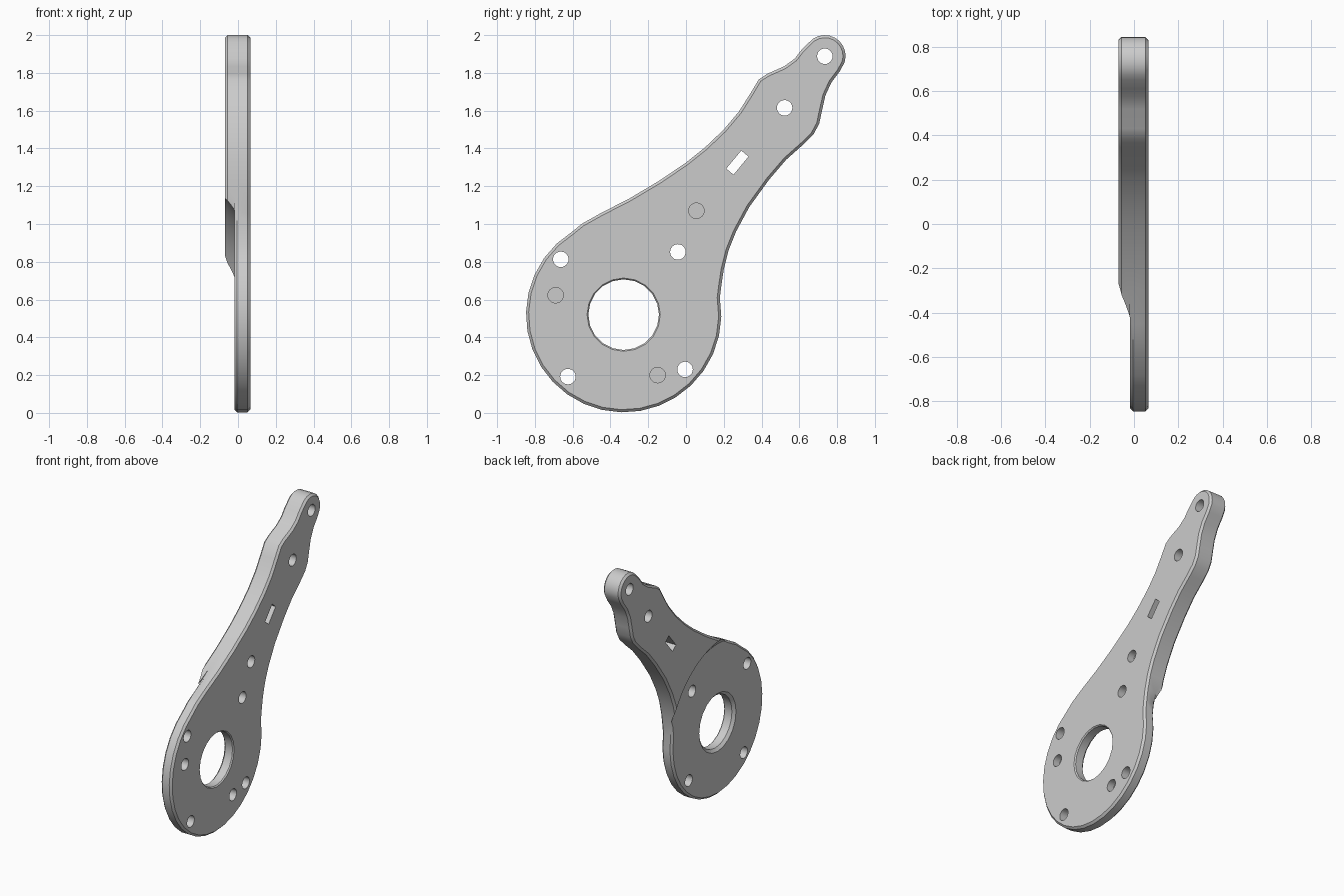
import bpy, bmesh, math
from mathutils import Vector

cube = bpy.data.objects.get("Cube")
if cube:
    bpy.data.objects.remove(cube, do_unlink=True)

grey = bpy.data.materials.new("plain grey")
grey.use_nodes = True
COLOR = (0.6, 0.6, 0.6, 1)
grey.diffuse_color = COLOR
grey.node_tree.nodes["Principled BSDF"].inputs["Base Color"].default_value = COLOR

BACK, STEP, FACE = -0.07, -0.018, 0.065   # thickness levels along x
HUB = Vector((-0.33, 0.52))
CH = 0.014                                # rim chamfer


def circle(center, r, n, start=0, end=360, closed=True):
    steps = n if closed else n - 1
    angles = [math.radians(start + (end - start) * i / steps) for i in range(n)]
    return [Vector((center[0] + r * math.cos(a), center[1] + r * math.sin(a))) for a in angles]


def loft(name, rings):
    """Closed solid through matching (x, outline) rings."""
    bm = bmesh.new()
    loops = [[bm.verts.new((x, p[0], p[1])) for p in ring] for x, ring in rings]
    n = len(loops[0])
    for a, b in zip(loops, loops[1:]):
        for i in range(n):
            j = (i + 1) % n
            bm.faces.new((a[i], a[j], b[j], b[i]))
    bm.faces.new(loops[0][::-1])
    bm.faces.new(loops[-1])
    bmesh.ops.recalc_face_normals(bm, faces=bm.faces[:])
    mesh = bpy.data.meshes.new(name)
    bm.to_mesh(mesh)
    bm.free()
    mesh.materials.append(grey)
    obj = bpy.data.objects.new(name, mesh)
    bpy.context.collection.objects.link(obj)
    return obj


def combine(obj, other, operation):
    mod = obj.modifiers.new(operation.lower(), 'BOOLEAN')
    mod.operation, mod.solver, mod.object = operation, 'EXACT', other
    bpy.context.view_layer.objects.active = obj
    bpy.ops.object.modifier_apply(modifier=mod.name)
    bpy.data.objects.remove(other, do_unlink=True)


def inset(points, amount):
    out = []
    for i, p in enumerate(points):
        d = (points[(i + 1) % len(points)] - points[i - 1]).normalized()
        out.append(p + Vector((-d.y, d.x)) * amount)
    return out


# Outline in (y, z), counter-clockwise: hub arc, lower arm edge, tip arc, upper arm edge
lower_edge = [(0.188, 0.68), (0.2, 0.76), (0.225, 0.86), (0.265, 0.96), (0.335, 1.09),
              (0.44, 1.235), (0.53, 1.34), (0.62, 1.42), (0.675, 1.475), (0.705, 1.53),
              (0.72, 1.6), (0.738, 1.68), (0.77, 1.75), (0.815, 1.81)]
upper_edge = [(0.61, 1.92), (0.575, 1.875), (0.52, 1.835), (0.43, 1.795), (0.385, 1.765),
              (0.34, 1.69), (0.28, 1.595), (0.2, 1.5), (0.1, 1.405), (0, 1.325),
              (-0.14, 1.23), (-0.3, 1.135), (-0.45, 1.058), (-0.55, 1.002)]
outline = (circle(HUB, 0.517, 23, 122, 370, False) + [Vector(p) for p in lower_edge]
           + circle((0.735, 1.89), 0.11, 11, -18, 140, False) + [Vector(p) for p in upper_edge])
small = inset(outline, CH)

# Thin plate, its back rim chamfered only around the hub
hub_rim = [s if (p - HUB).length < 0.57 else p for p, s in zip(outline, small)]
body = loft("lever_plate", [(STEP, hub_rim), (STEP + CH, outline),
                            (FACE - CH, outline), (FACE, small)])

# Raised arm, cleared around the hub by a sloping round step
arm = loft("raised_arm", [(BACK, small), (BACK + CH, outline), (STEP, outline)])
combine(arm, loft("step_cutter", [(BACK - 0.02, circle(HUB, 0.644, 96)),
                                  (STEP + 0.01, circle(HUB, 0.548, 96))]), 'DIFFERENCE')
combine(body, arm, 'UNION')

# Centre bore with chamfered mouths
bore = [(-0.1, 0.207), (STEP, 0.207), (STEP + 0.018, 0.187), (FACE - 0.008, 0.187),
        (FACE, 0.194), (0.1, 0.194)]
combine(body, loft("bore_cutter", [(x, circle(HUB, r, 20)) for x, r in bore]), 'DIFFERENCE')

# Through holes, then blind holes sunk from the flat face
through = [(-0.663, 0.813), (-0.625, 0.192), (-0.005, 0.23), (-0.043, 0.852),
           (0.522, 1.615), (0.735, 1.888)]
blind = [(-0.69, 0.623), (0.055, 1.07), (-0.15, 0.2)]
for holes, floor in ((through, -0.1), (blind, 0.015)):
    for c in holes:
        ring = circle(c, 0.041, 24)
        combine(body, loft("hole_cutter", [(floor, ring), (0.1, ring)]), 'DIFFERENCE')

# Rectangular slot along the arm
along = Vector((0.64, 0.77)) * 0.062
across = Vector((-0.77, 0.64)) * 0.025
mid = Vector((0.272, 1.325))
slot = [mid + along + across, mid - along + across, mid - along - across, mid + along - across]
combine(body, loft("slot_cutter", [(-0.1, slot), (0.1, slot)]), 'DIFFERENCE')

bpy.ops.object.select_all(action='DESELECT')
body.select_set(True)
bpy.context.view_layer.objects.active = body
bpy.ops.object.shade_smooth_by_angle(angle=math.radians(30))
